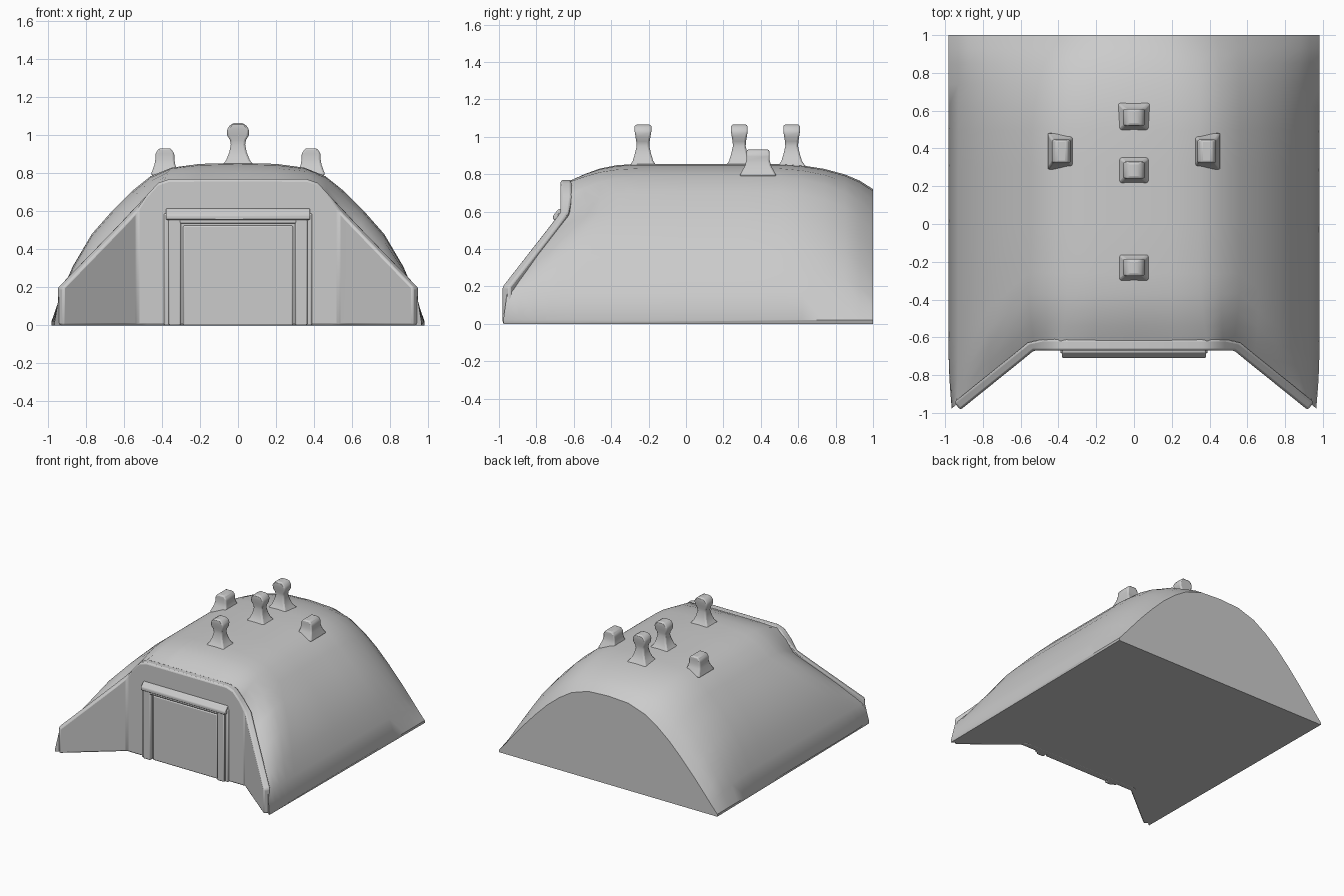
import bpy, bmesh

if "Cube" in bpy.data.objects:
    bpy.data.objects.remove(bpy.data.objects["Cube"])


def finish(name, bm, bevel=0.0, angle=0.6):
    bmesh.ops.recalc_face_normals(bm, faces=bm.faces)
    me = bpy.data.meshes.new(name)
    bm.to_mesh(me)
    bm.free()
    ob = bpy.data.objects.new(name, me)
    bpy.context.collection.objects.link(ob)
    if bevel:
        m = ob.modifiers.new("bevel", 'BEVEL')
        m.width = bevel
        m.segments = 2
        m.limit_method = 'ANGLE'
    bpy.ops.object.select_all(action='DESELECT')
    ob.select_set(True)
    bpy.context.view_layer.objects.active = ob
    bpy.ops.object.shade_smooth_by_angle(angle=angle)
    return ob


def loft(name, rings, bevel=0.0, angle=0.6):
    """Skin closed rings of equal length and cap both ends."""
    bm = bmesh.new()
    vs = [[bm.verts.new(p) for p in r] for r in rings]
    n = len(vs[0])
    for a, b in zip(vs, vs[1:]):
        for i in range(n):
            k = (i + 1) % n
            bm.faces.new((a[i], a[k], b[k], b[i]))
    bm.faces.new(vs[0])
    bm.faces.new(vs[-1])
    return finish(name, bm, bevel, angle)


def mirrored(half):
    """Half list running outward from x=0 -> full list from -x to +x."""
    return [(-x, *rest) for x, *rest in reversed(half[1:])] + half


def wall_y(x):
    return -0.67 - max(0, abs(x) - 0.53) * 0.82


# Earth mound: three cross-sections (front wall, middle, back) blended along y
front = [(0, .765), (.2, .765), (.39, .76), (.47, .69), (.53, .60), (.64, .485),
         (.76, .36), (.88, .23), (.94, .17), (.965, .02)]
middle = [(0, .855), (.2, .85), (.35, .83), (.46, .785), (.56, .705), (.66, .605),
          (.77, .48), (.87, .31), (.93, .17), (.982, .02)]
back = [(0, .72), (.18, .71), (.33, .66), (.44, .59), (.55, .50), (.66, .39),
        (.77, .27), (.88, .14), (.93, .08), (.982, .02)]
front_rows = [(0, 0), (.03, .15), (.08, .4), (.16, .72), (.25, .92), (.36, 1)]
back_rows = [(0, 0), (.3, 0), (.5, 0), (.62, .06), (.74, .2), (.85, .42), (.93, .67), (1, 1)]


def mix(a, b, t):
    return a[0] + (b[0] - a[0]) * t, a[1] + (b[1] - a[1]) * t


half = []
for f, m, b in zip(front, middle, back):
    yf = wall_y(f[0]) + 0.05
    col = []
    for d, t in front_rows:
        x, z = mix(f, m, t)
        col.append((x, yf + d, z))
    for y, t in back_rows:
        x, z = mix(m, b, t)
        col.append((x, y, z))
    col += [(b[0], 1, 0), (f[0], yf, 0)]
    half.append(col)
columns = [[(-x, y, z) for x, y, z in c] for c in reversed(half[1:])] + half
loft("earth_mound", columns, angle=0.7)

# Retaining wall with angled wings
rings = []
for x, z in mirrored([(0, .77), (.36, .77), (.42, .75), (.48, .685), (.53, .605), (.6, .53), (.92, .20)]):
    y = wall_y(x) + (0.005 if abs(x) > .9 else 0)
    s = (x > 0) - (x < 0)
    ox, oy = (0.032 * s, 0.042) if abs(x) > .52 else (0, 0.06)
    rings.append([(x, y, 0), (x, y, z), (x + ox, y + oy, z), (x + ox, y + oy, 0)])
loft("retaining_wall", rings, bevel=0.012)


def box(name, x0, x1, y0, y1, z0, z1, bevel=0.008):
    q = [(x0, y0), (x1, y0), (x1, y1), (x0, y1)]
    return loft(name, [[(x, y, z) for x, y in q] for z in (z0, z1)], bevel)


# Door with stepped surround
box("door_panel", -.29, .29, -.682, -.65, 0, .525)
for s, side in ((-1, "left"), (1, "right")):
    a, b = sorted((s * .30, s * .365))
    box(f"door_jamb_{side}", a, b, -.70, -.65, 0, .56)
    a, b = sorted((s * .355, s * .39))
    box(f"outer_jamb_{side}", a, b, -.685, -.65, 0, .59)
box("door_head", -.31, .31, -.70, -.65, .535, .57)
lintel = [(-.65, .56), (-.71, .555), (-.71, .58), (-.68, .615), (-.65, .615)]
loft("door_lintel", [[(x, y, z) for y, z in lintel] for x in (-.38, .38)], 0.006)


def post(name, cx, cy, levels):
    """Rectangular stack of (half x, half y, z) levels."""
    loft(name, [[(cx + i * hx, cy + j * hy, z) for i, j in ((-1, -1), (1, -1), (1, 1), (-1, 1))]
                for hx, hy, z in levels], 0.01, 0.8)


# Tall roof vents with flared feet and rounded heads
vent = [(.09, .08, .835), (.062, .055, .87), (.046, .043, .91), (.038, .034, .95),
        (.042, .036, .975), (.057, .04, 1.0), (.058, .045, 1.03), (.042, .045, 1.055), (.02, .04, 1.066)]
for i, y in enumerate((-.23, .285, .565)):
    post(f"roof_vent_{i + 1}", 0, y, vent)

# Short side vents
stub = [(.075, .10, .79), (.055, .07, .845), (.05, .062, .875), (.05, .062, .905), (.03, .06, .932)]
for s, side in ((-1, "left"), (1, "right")):
    post(f"side_vent_{side}", s * .385, .385, stub)
